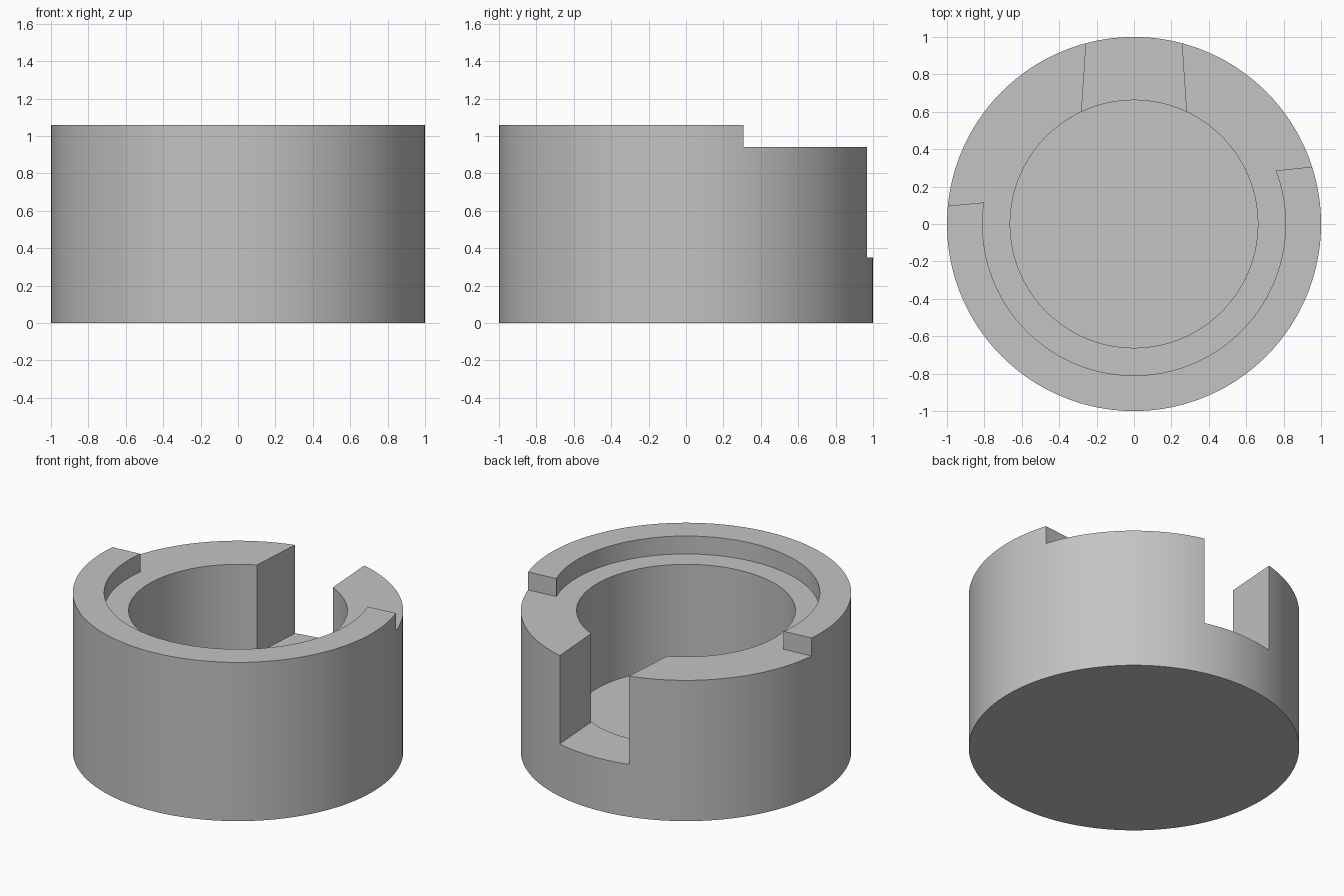
import bpy
import bmesh
import math

cube = bpy.data.objects.get("Cube")
if cube:
    bpy.data.objects.remove(cube, do_unlink=True)

TOP, STEP, SLOT_FLOOR, BORE_FLOOR = 1.06, 0.94, 0.35, 0.24
SIDES = 160

grey = bpy.data.materials.new("plain grey")
grey.use_nodes = True
color = (0.55, 0.55, 0.55, 1)
grey.diffuse_color = color
grey.node_tree.nodes["Principled BSDF"].inputs["Base Color"].default_value = color


def circle(radius):
    return [(radius * math.cos(2 * math.pi * i / SIDES),
             radius * math.sin(2 * math.pi * i / SIDES)) for i in range(SIDES)]


def prism(name, outline, z0, z1):
    """Extrude a flat outline from z0 up to z1."""
    bm = bmesh.new()
    base = bm.faces.new([bm.verts.new((x, y, z0)) for x, y in outline])
    out = bmesh.ops.extrude_face_region(bm, geom=[base])
    top = [v for v in out["geom"] if isinstance(v, bmesh.types.BMVert)]
    bmesh.ops.translate(bm, verts=top, vec=(0, 0, z1 - z0))
    bmesh.ops.recalc_face_normals(bm, faces=bm.faces)
    mesh = bpy.data.meshes.new(name)
    bm.to_mesh(mesh)
    bm.free()
    mesh.materials.append(grey)
    obj = bpy.data.objects.new(name, mesh)
    bpy.context.collection.objects.link(obj)
    return obj


# Solid cup body
body = prism("cup_body", circle(1.0), 0, TOP)

cutters = [
    # Round bore and the wider shallow recess at the rim
    prism("bore_cutter", circle(0.662), BORE_FLOOR, 1.3),
    prism("recess_cutter", circle(0.81), STEP, 1.4),
    # Lowered rear part of the rim, leaving a raised front lip
    prism("rear_rim_cutter", [(-0.7, 0.125), (-1.1, 0.087), (-1.1, 1.1),
                              (1.1, 1.1), (1.1, 0.322), (0.65, 0.274)], STEP, 1.5),
    # Rear slot, slightly narrower toward the outside
    prism("slot_cutter", [(-0.287, 0.5), (0.287, 0.5),
                          (0.247, 1.1), (-0.247, 1.1)], SLOT_FLOOR, 1.6),
]

bpy.ops.object.select_all(action="DESELECT")
bpy.context.view_layer.objects.active = body
body.select_set(True)
for cutter in cutters:
    cutter.hide_render = True
    mod = body.modifiers.new(cutter.name, "BOOLEAN")
    mod.operation = "DIFFERENCE"
    mod.solver = "EXACT"
    mod.object = cutter
    bpy.ops.object.modifier_apply(modifier=mod.name)
    bpy.data.objects.remove(cutter, do_unlink=True)

bpy.ops.object.shade_smooth_by_angle(angle=math.radians(30))
